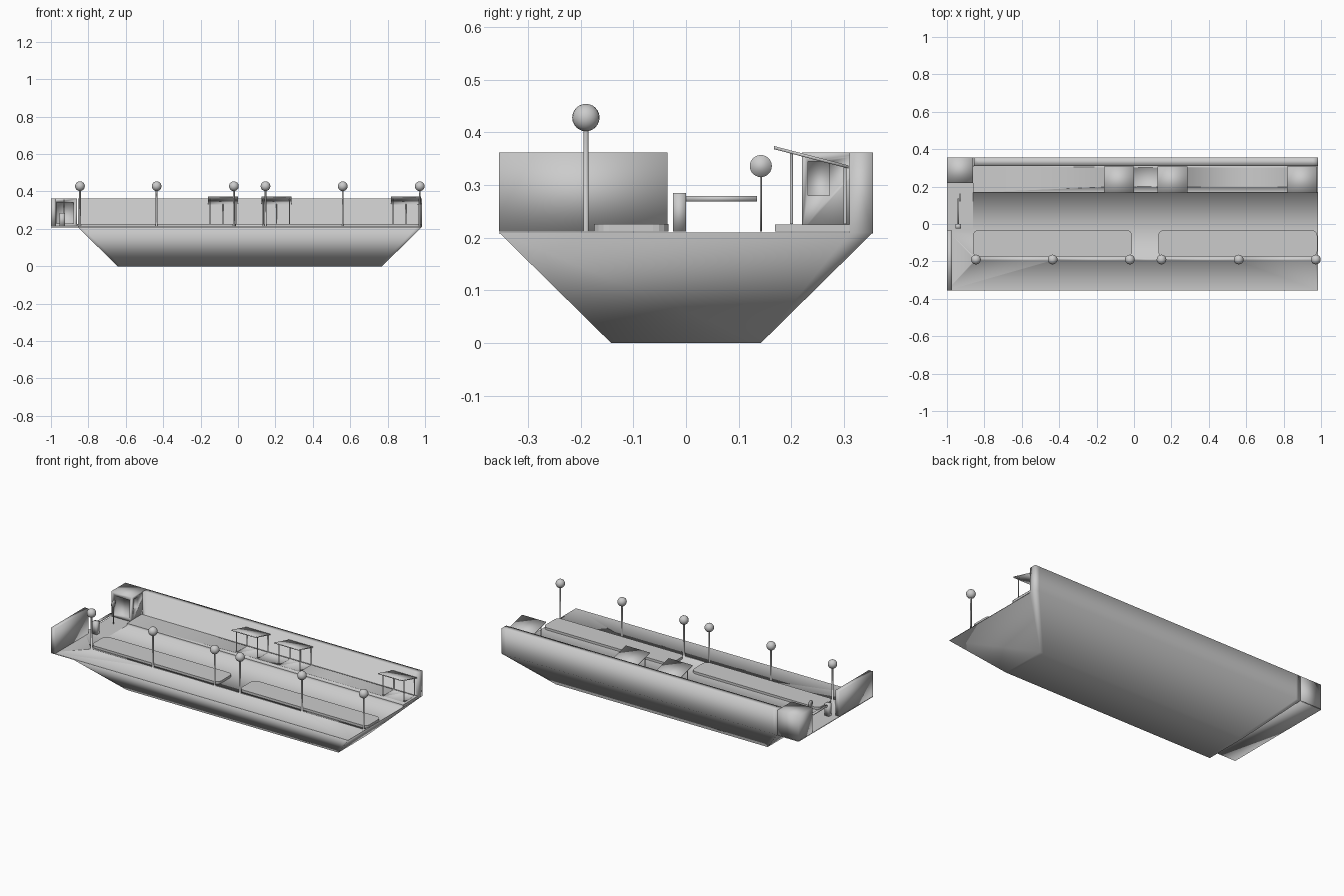
import bpy, bmesh, math
from mathutils import Vector

if "Cube" in bpy.data.objects:
    bpy.data.objects.remove(bpy.data.objects["Cube"])

DECK, KERB, TOP = 0.212, 0.226, 0.362
L, R = -0.86, 0.983


def make(name, bm, smooth=True, recalc=True):
    if recalc:
        bmesh.ops.recalc_face_normals(bm, faces=bm.faces)
    me = bpy.data.meshes.new(name)
    bm.to_mesh(me)
    bm.free()
    ob = bpy.data.objects.new(name, me)
    bpy.context.collection.objects.link(ob)
    for p in me.polygons:
        p.use_smooth = smooth
    return ob


def box(name, x0, x1, y0, y1, z0, z1, smooth=True):
    bm = bmesh.new()
    bmesh.ops.create_cube(bm, size=1)
    for v in bm.verts:
        v.co = Vector((x1 if v.co.x > 0 else x0, y1 if v.co.y > 0 else y0, z1 if v.co.z > 0 else z0))
    return make(name, bm, smooth)


def prism(name, pts, z0, z1, smooth=True):
    bm = bmesh.new()
    lo = [bm.verts.new((x, y, z0)) for x, y in pts]
    hi = [bm.verts.new((x, y, z1)) for x, y in pts]
    n = len(pts)
    bm.faces.new(lo)
    bm.faces.new(hi)
    for i in range(n):
        bm.faces.new((lo[i], lo[(i + 1) % n], hi[(i + 1) % n], hi[i]))
    return make(name, bm, smooth)


def circle(x, y, r, sides):
    return [(x + r * math.cos(2 * math.pi * i / sides), y + r * math.sin(2 * math.pi * i / sides)) for i in range(sides)]


def rounded(x0, x1, y0, y1, r, steps=4):
    corners = [(x1 - r, y1 - r, 0), (x0 + r, y1 - r, 90), (x0 + r, y0 + r, 180), (x1 - r, y0 + r, 270)]
    return [(cx + r * math.cos(math.radians(a + 90 * i / steps)), cy + r * math.sin(math.radians(a + 90 * i / steps)))
            for cx, cy, a in corners for i in range(steps + 1)]


def plate(name, x0, x1, y0, y1, z, posts=(), r=0.005):
    """Upward plate with posts (x, y, top) growing out of it as one smooth surface."""
    bm = bmesh.new()

    def loop(pts):
        vs = [bm.verts.new((x, y, z)) for x, y in pts]
        return vs, [bm.edges.new((vs[i - 1], vs[i])) for i in range(len(vs))]

    edges = loop([(x0, y0), (x1, y0), (x1, y1), (x0, y1)])[1]
    feet = []
    for x, y, top in posts:
        vs, es = loop(circle(x, y, r, 8))
        edges += es
        feet.append((vs, top))
    bmesh.ops.triangle_fill(bm, edges=edges, use_beauty=True, use_dissolve=False)
    for f in bm.faces:
        f.normal_update()
        if f.normal.z < 0:
            f.normal_flip()
    for vs, top in feet:
        hi = [bm.verts.new((v.co.x, v.co.y, top)) for v in vs]
        for i in range(len(vs)):
            bm.faces.new((vs[i - 1], vs[i], hi[i], hi[i - 1]))
    return make(name, bm, recalc=False)


# tapered base and back wall as one smooth shell
profile = [(-0.142, 0), (0.142, 0), (0.355, DECK - 0.002), (0.355, TOP),
           (0.31, TOP), (0.31, DECK - 0.002), (-0.355, DECK - 0.002)]
bm = bmesh.new()
rings = []
for t in (0, 0.015, 0.985, 1):
    ring = []
    for y, z in profile:
        a, b = (-0.645, 0.77) if z == 0 else (-0.856, R)
        ring.append(bm.verts.new((a + (b - a) * t, y, z)))
    rings.append(ring)
for p, q in zip(rings, rings[1:]):
    for i in range(len(profile)):
        bm.faces.new((p[i - 1], p[i], q[i], q[i - 1]))
for ring in (rings[0], rings[-1]):
    bm.faces.new([ring[i] for i in (0, 1, 2, 5, 6)])
    bm.faces.new([ring[i] for i in (2, 3, 4, 5)])
make("base_and_back_wall", bm)

# entrance slab and end wall
box("entrance_slab", -1, L + 0.005, -0.355, 0.355, DECK - 0.004, DECK - 0.002)
plate("entrance_deck", -1, L, -0.033, 0.355, DECK)
box("end_wall", -1, -0.972, -0.355, -0.035, DECK, TOP)

# street deck with lamps
lamps = (-0.845, -0.435, -0.022, 0.147, 0.56, 0.972)
plate("street_deck", -1, R, -0.355, -0.033, DECK, [(x, -0.19, 0.405) for x in lamps])
for i, x in enumerate(lamps):
    bm = bmesh.new()
    bmesh.ops.create_uvsphere(bm, u_segments=20, v_segments=12, radius=0.026)
    bmesh.ops.translate(bm, verts=bm.verts, vec=(x, -0.19, 0.428))
    make(f"lamp_globe_{i}", bm)

# road running smoothly into the kerb
bm = bmesh.new()
rows = [[bm.verts.new((x, y, z)) for x in (L, R)] for y, z in ((-0.033, DECK), (0.168, DECK), (0.168, KERB))]
for a, b in zip(rows, rows[1:]):
    bm.faces.new((a[0], a[1], b[1], b[0]))
make("road", bm, recalc=False)
for i, (x0, x1) in enumerate(((-0.862, -0.01), (0.13, 0.98))):
    isle = prism(f"island_{i}", rounded(x0, x1, -0.175, -0.033, 0.03), DECK, KERB, False)

# pavement with waiting shelters
shelters = (-0.08, 0.205, 0.898)
posts = [(cx + dx, y, 0.368 - (y - 0.167) * 0.26) for cx in shelters
         for dx, y in ((-0.07, 0.2), (0.07, 0.2), (-0.07, 0.302), (0, 0.302), (0.07, 0.302))]
box("pavement_body", L, R, 0.169, 0.31, DECK, KERB - 0.001, False)
plate("pavement", L, R, 0.168, 0.31, KERB, posts, 0.003)
for i, cx in enumerate(shelters):
    roof = box(f"shelter_roof_{i}", cx - 0.08, cx + 0.08, 0.167, 0.308, 0, 0.006)
    for v in roof.data.vertices:
        v.co.z += 0.368 - (v.co.y - 0.167) * 0.26

# gatehouse with recessed windows
house = box("gatehouse", -1, L, 0.22, 0.355, DECK, TOP)
for i, c in enumerate(((-0.97, -0.88, 0.21, 0.235, 0.23, 0.34), (-0.875, -0.85, 0.232, 0.272, 0.28, 0.345))):
    cut = box(f"window_cutter_{i}", *c)
    cut.hide_render = True
    cut.hide_viewport = True
    m = house.modifiers.new("window", "BOOLEAN")
    m.operation = "DIFFERENCE"
    m.solver = "EXACT"
    m.object = cut

# entrance barrier and road sign
box("barrier_post", -0.955, -0.925, -0.025, 0, DECK, 0.285)
box("barrier_arm", -0.945, -0.935, 0, 0.135, 0.269, 0.279)
prism("sign_pole", circle(-0.93, 0.142, 0.002, 8), DECK, 0.32)
disc = prism("sign_disc", circle(0, 0, 0.021, 24), -0.002, 0.002)
disc.rotation_euler = (0, math.pi / 2, 0)
disc.location = (-0.93, 0.142, 0.336)
